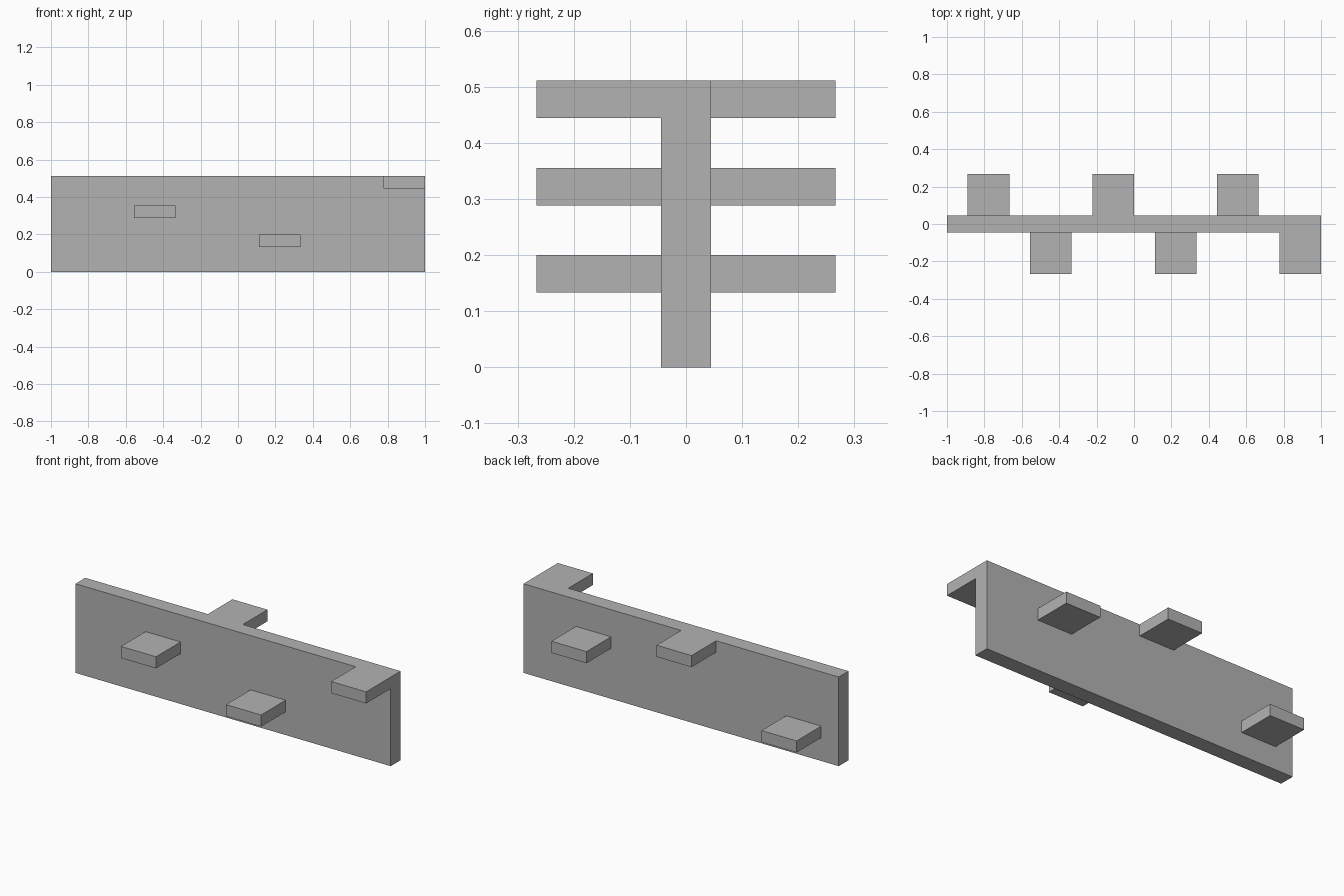
import bpy
import bmesh
from mathutils import Vector

cube = bpy.data.objects.get("Cube")
if cube:
    bpy.data.objects.remove(cube, do_unlink=True)

# Single plain grey
GREY = (0.45, 0.45, 0.45, 1.0)
grey = bpy.data.materials.new("plain_grey")
grey.use_nodes = True
grey.diffuse_color = GREY
grey.node_tree.nodes["Principled BSDF"].inputs["Base Color"].default_value = GREY


def box(name, low, high, open_side=None):
    """Flat-shaded box between two corners; open_side drops the hidden joint face."""
    low, high = Vector(low), Vector(high)
    bm = bmesh.new()
    bmesh.ops.create_cube(bm, size=1)
    bmesh.ops.scale(bm, vec=high - low, verts=bm.verts)
    bmesh.ops.translate(bm, vec=(low + high) / 2, verts=bm.verts)
    bm.normal_update()
    if open_side:
        hidden = [f for f in bm.faces if f.normal.dot(Vector(open_side)) > 0.9]
        bmesh.ops.delete(bm, geom=hidden, context="FACES")
    mesh = bpy.data.meshes.new(name)
    bm.to_mesh(mesh)
    bm.free()
    mesh.materials.append(grey)
    obj = bpy.data.objects.new(name, mesh)
    bpy.context.collection.objects.link(obj)
    return obj


HALF_WALL = 0.0444
REACH = 0.2667
WALL_TOP = 0.5111
STEP_WIDTH = 0.2222
STEP_HEIGHT = 0.0667

# Upright wall
box("wall", (-1, -HALF_WALL, 0), (1, HALF_WALL, WALL_TOP))

# Ledges: left edge and underside height, on alternating sides of the wall
LOW, MIDDLE, HIGH = 0.1333, 0.2889, WALL_TOP - STEP_HEIGHT
front_ledges = [(-0.5556, MIDDLE), (0.1111, LOW), (1 - STEP_WIDTH, HIGH)]
back_ledges = [(-0.8889, LOW), (-STEP_WIDTH, HIGH), (0.4444, MIDDLE)]

for side, ledges, sign in (("front", front_ledges, -1), ("back", back_ledges, 1)):
    y0, y1 = sorted((sign * HALF_WALL, sign * REACH))
    for i, (x, z) in enumerate(ledges, 1):
        box(f"{side}_ledge_{i}", (x, y0, z),
            (x + STEP_WIDTH, y1, z + STEP_HEIGHT), (0, -sign, 0))
